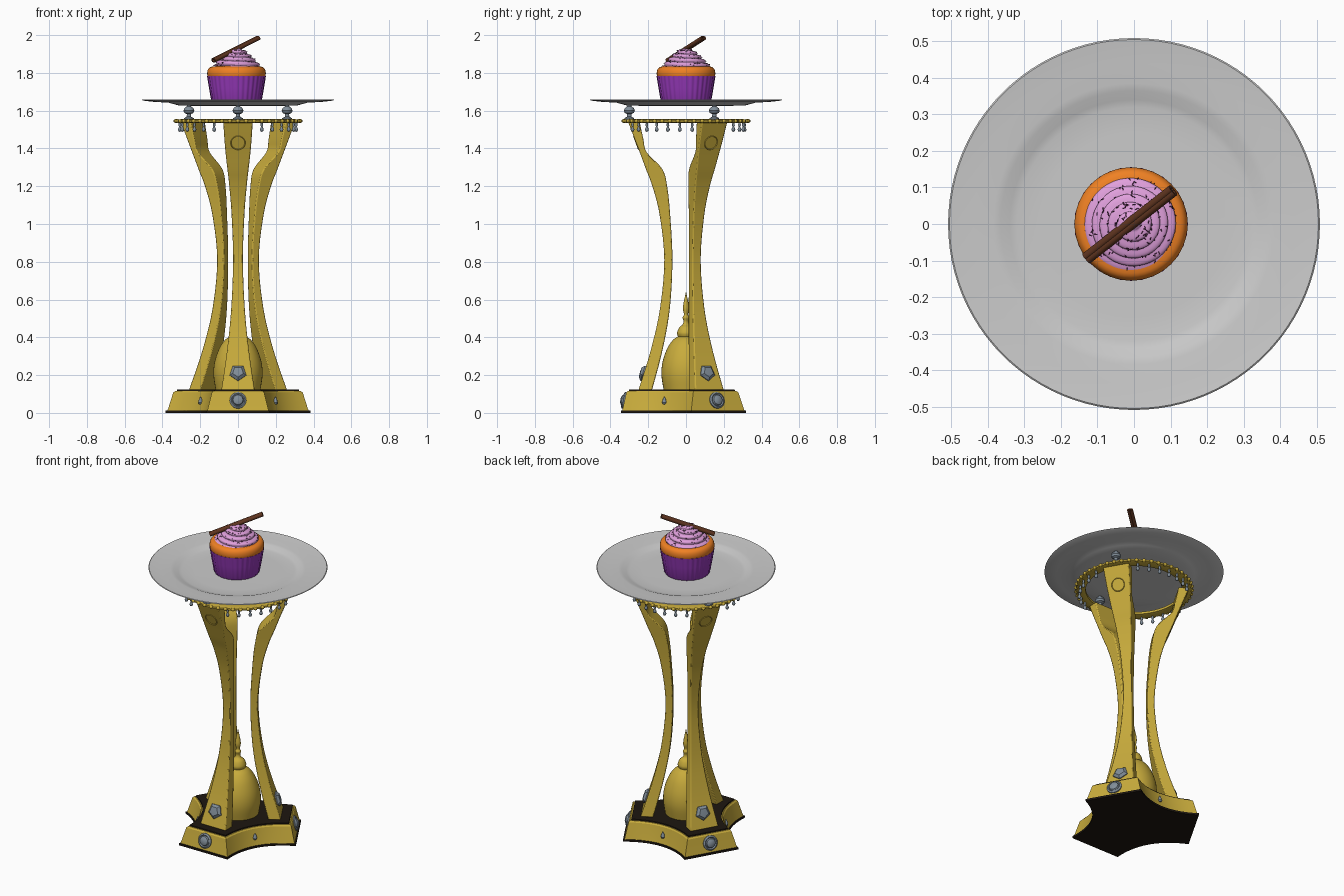
import bpy, bmesh, random
from math import sin, cos, pi, tau, radians, sqrt
from mathutils import Vector, Matrix

if "Cube" in bpy.data.objects:
    bpy.data.objects.remove(bpy.data.objects["Cube"])

random.seed(4)
FEET = [radians(a) for a in (-90, 30, 150)]


def material(name, r, g, b):
    m = bpy.data.materials.new(name)
    m.diffuse_color = (r, g, b, 1)
    m.use_nodes = True
    m.node_tree.nodes["Principled BSDF"].inputs["Base Color"].default_value = m.diffuse_color
    return m


GOLD = material("gold", .58, .41, .045)
GEM = material("blue_grey", .22, .27, .32)
BLACK = material("black", .012, .008, .005)
PURPLE = material("purple", .30, .04, .48)
ORANGE = material("orange", .87, .22, .017)
PINK = material("pink", .75, .35, .72)
BROWN = material("brown", .115, .035, .014)
DARK = material("dark", .06, .015, .05)


def build(name, parts, mat=None, angle=35, bevel=0):
    """Each part is a list of rings (equal point counts) skinned together, ends capped."""
    bm = bmesh.new()
    for rings in parts:
        vs = [[bm.verts.new(p) for p in ring] for ring in rings]
        n = len(vs[0])
        for a, b in zip(vs, vs[1:]):
            for i in range(n):
                bm.faces.new((a[i], a[(i + 1) % n], b[(i + 1) % n], b[i]))
        if (vs[0][0].co - vs[-1][0].co).length > 1e-6:
            for ring in (vs[0], vs[-1]):
                if (ring[0].co - ring[n // 2].co).length > 1e-5:
                    bm.faces.new(ring)
    bmesh.ops.remove_doubles(bm, verts=bm.verts, dist=1e-5)
    bmesh.ops.recalc_face_normals(bm, faces=bm.faces)
    me = bpy.data.meshes.new(name)
    bm.to_mesh(me)
    bm.free()
    me.shade_smooth()
    me.set_sharp_from_angle(angle=radians(angle))
    if mat:
        me.materials.append(mat)
    ob = bpy.data.objects.new(name, me)
    bpy.context.collection.objects.link(ob)
    if bevel:
        mod = ob.modifiers.new("bevel", 'BEVEL')
        mod.width, mod.segments, mod.limit_method = bevel, 2, 'ANGLE'
        mod.angle_limit = radians(40)
    return ob


def lathe(profile, segs=32, mat=Matrix(), pleats=0, depth=0):
    rings = []
    for r, z in profile:
        ring = []
        for i in range(segs):
            t = tau * i / segs
            q = r * (1 + depth * cos(pleats * t))
            ring.append(mat @ Vector((q * cos(t), q * sin(t), z)))
        rings.append(ring)
    return rings


def at(angle, r, z):
    return Matrix.Rotation(angle, 4, 'Z') @ Matrix.Translation((r, 0, z))


def facing(angle, r, z, tilt):
    """Frame whose z axis points radially outward, tilted upward."""
    return at(angle, r, z) @ Matrix.Rotation(pi / 2 - radians(tilt), 4, 'Y')


def spline(rows, steps=5):
    out = []
    for i in range(len(rows) - 1):
        p = [rows[max(0, min(len(rows) - 1, i + k))] for k in (-1, 0, 1, 2)]
        for s in range(steps):
            t = s / steps
            out.append([.5 * (2 * b + (c - a) * t + (2 * a - 5 * b + 4 * c - d) * t * t
                              + (3 * b - a - 3 * c + d) * t ** 3) for a, b, c, d in zip(*p)])
    return out + [list(rows[-1])]


# Three-footed base with concave sides
def outline(d, w, mid, z, steps=14):
    pts = []
    for k, a in enumerate(FEET):
        b = FEET[(k + 1) % 3]
        p = at(a, 0, 0) @ Vector((d, w, z))
        q = at(b, 0, 0) @ Vector((d, -w, z))
        m = at(a + pi / 3, 0, 0) @ Vector((mid, 0, z))
        c = 2 * m - (p + q) / 2
        pts += [(1 - t) ** 2 * p + 2 * t * (1 - t) * c + t * t * q
                for t in (i / steps for i in range(steps + 1))]
    return pts


build("base_sole", [[outline(.345, .168, .245, 0), outline(.345, .168, .245, .012)]], BLACK)
build("base_body", [[outline(.338, .163, .24, .01), outline(.333, .158, .234, .03),
                     outline(.316, .138, .217, .108), outline(.308, .13, .21, .116)]], GOLD, 25)
build("base_top", [[outline(.303, .126, .205, .11), outline(.301, .124, .203, .123)]], BLACK)

# Domed ornament with finial
build("dome", [lathe(spline([(.118, .12), (.130, .2), (.124, .27), (.1, .34), (.07, .385), (.042, .405)])
                     + spline([(.044, .408), (.047, .425), (.036, .452), (.018, .468), (.013, .485),
                               (.018, .505), (.011, .52), (.016, .55), (.013, .58), (.005, .62), (0, .645)]),
                     40)], GOLD)

# Curved legs: height, outer radius, inner radius, half width
LEG = spline([(.12, .252, .18, .088), (.33, .187, .125, .058), (.55, .138, .086, .036),
              (.81, .115, .072, .026), (1.05, .140, .084, .034), (1.2, .178, .1, .046),
              (1.29, .212, .125, .056), (1.38, .245, .208, .066), (1.45, .272, .226, .072),
              (1.54, .306, .245, .078)])
for k, a in enumerate(FEET):
    rows = [[at(a, 0, 0) @ Vector(p) for p in ((o, -w, z), (o, w, z), (i, w, z), (i, -w, z))]
            for z, o, i, w in LEG]
    build(f"leg_{k + 1}", [rows], GOLD, 40, .006)
    # Leg and foot jewels, engraved circle
    build(f"leg_jewel_{k + 1}", [lathe([(.046, -.012), (.046, .006), (.03, .02), (0, .022)], 5,
                                       facing(a, .222, .212, 17))], GEM, 20)
    build(f"foot_jewel_{k + 1}", [lathe([(.044, -.01), (.044, .006), (.036, .012), (.03, .007),
                                         (.026, .016), (.014, .022), (0, .023)], 20,
                                        facing(a, .325, .066, 13))], GEM)
    build(f"leg_circle_{k + 1}", [lathe([(.035, 0), (.0375, .003), (.04, 0), (.0375, -.003), (.035, 0)],
                                        32, facing(a, .264, 1.43, -20))], GOLD)
    tear = lathe([(0, -.021), (.009, -.018), (.0125, -.009), (.009, .004), (.004, .016), (0, .022)],
                 12, at(a + pi / 3, .229, .065))
    build(f"side_jewel_{k + 1}", [tear], GEM)
    # Knob that carries the plate
    build(f"plate_knob_{k + 1}", [lathe([(0, 1.55), (.026, 1.552), (.026, 1.56), (.012, 1.568), (.011, 1.582),
                                         (.024, 1.588), (.029, 1.6), (.024, 1.613), (.012, 1.622),
                                         (.01, 1.63), (0, 1.63)], 20, at(a, .3, 0))], GEM)

# Beaded ring and hanging drops
build("top_ring", [lathe([(.275, 1.538), (.275, 1.552), (.29, 1.556), (.315, 1.553), (.332, 1.55),
                          (.332, 1.54), (.31, 1.534), (.29, 1.534), (.275, 1.538)], 72)], GOLD)
bead = [(0, -.011), (.009, -.007), (.012, 0), (.009, .007), (0, .011)]
build("ring_beads", [lathe(bead, 8, at(tau * i / 48, .33, 1.545)) for i in range(48)], GOLD, 80)
drop = [(0, 1.488), (.007, 1.491), (.0105, 1.5), (.007, 1.509), (.004, 1.515), (.0075, 1.522), (.005, 1.538)]
spots = [radians(-90 + 12 * i) for i in range(30) if min(i % 10, 10 - i % 10) > 1]
build("hanging_drops", [lathe(drop, 10, at(a, .31, 0)) for a in spots], GEM, 60)

# Plate
build("plate", [lathe([(0, 1.626), (.25, 1.626), (.315, 1.628), (.345, 1.636), (.37, 1.643), (.44, 1.646),
                       (.5, 1.653), (.509, 1.657), (.505, 1.66), (.44, 1.653), (.385, 1.651), (.365, 1.648),
                       (.34, 1.638), (.32, 1.634), (.25, 1.633), (0, 1.633)], 96)])

# Cupcake
CX = Matrix.Translation((-.008, 0, 0))
build("cupcake_wrapper", [lathe([(0, 1.633), (.125, 1.633), (.131, 1.645), (.144, 1.72), (.154, 1.783),
                                 (.14, 1.783)], 192, CX, 32, .012)], PURPLE, 60)
build("cupcake_sponge", [lathe(spline([(.14, 1.765), (.152, 1.78), (.155, 1.8), (.150, 1.82),
                                       (.135, 1.832), (.1, 1.836)], 3), 48, CX)], ORANGE, 60)


# Swirled frosting
def frosting(t, th):
    wave = abs(sin(pi * (t * 4.5 + th / tau)))
    r = .122 * sqrt(max(0, 1 - t)) * (1 - .3 * t) + .011 * wave * min(1, 6 * (1 - t)) - .004
    z = 1.832 + .098 * t ** .9 + .004 * wave
    return Vector((-.006 + max(r, 0) * cos(th), max(r, 0) * sin(th), z))


build("frosting", [[[frosting(j / 60, tau * i / 64) for i in range(64)] for j in range(61)]], PINK, 80)

# Sprinkles
sprinkles = []
for _ in range(170):
    t, th = random.random() ** 1.1 * .93, random.uniform(0, tau)
    spin = Matrix.Rotation(random.uniform(0, pi), 4, 'Z') @ Matrix.Rotation(pi / 2, 4, 'X')
    sprinkles.append(lathe([(.0016, -.004), (.0016, .004)], 5,
                           Matrix.Translation(frosting(t, th) + Vector((0, 0, .0005))) @ spin))
build("sprinkles", sprinkles, DARK)

# Rolled cinnamon stick
p, q = Vector((-.130, -.094, 1.866)), Vector((.107, .092, 1.985))
axis = (q - p).normalized()
side = axis.cross(Vector((0, 0, 1))).normalized()
up = side.cross(axis)
stick = []
for e, s in ((p + axis * .012, .45), (p, .55), (p, 1), (q, 1), (q, .55), (q - axis * .012, .45)):
    stick.append([e + s * (.010 + .007 * abs(cos(t))) * (cos(t) * side + sin(t) * up)
                  for t in (tau * i / 32 for i in range(32))])
build("cinnamon_stick", [stick], BROWN)
